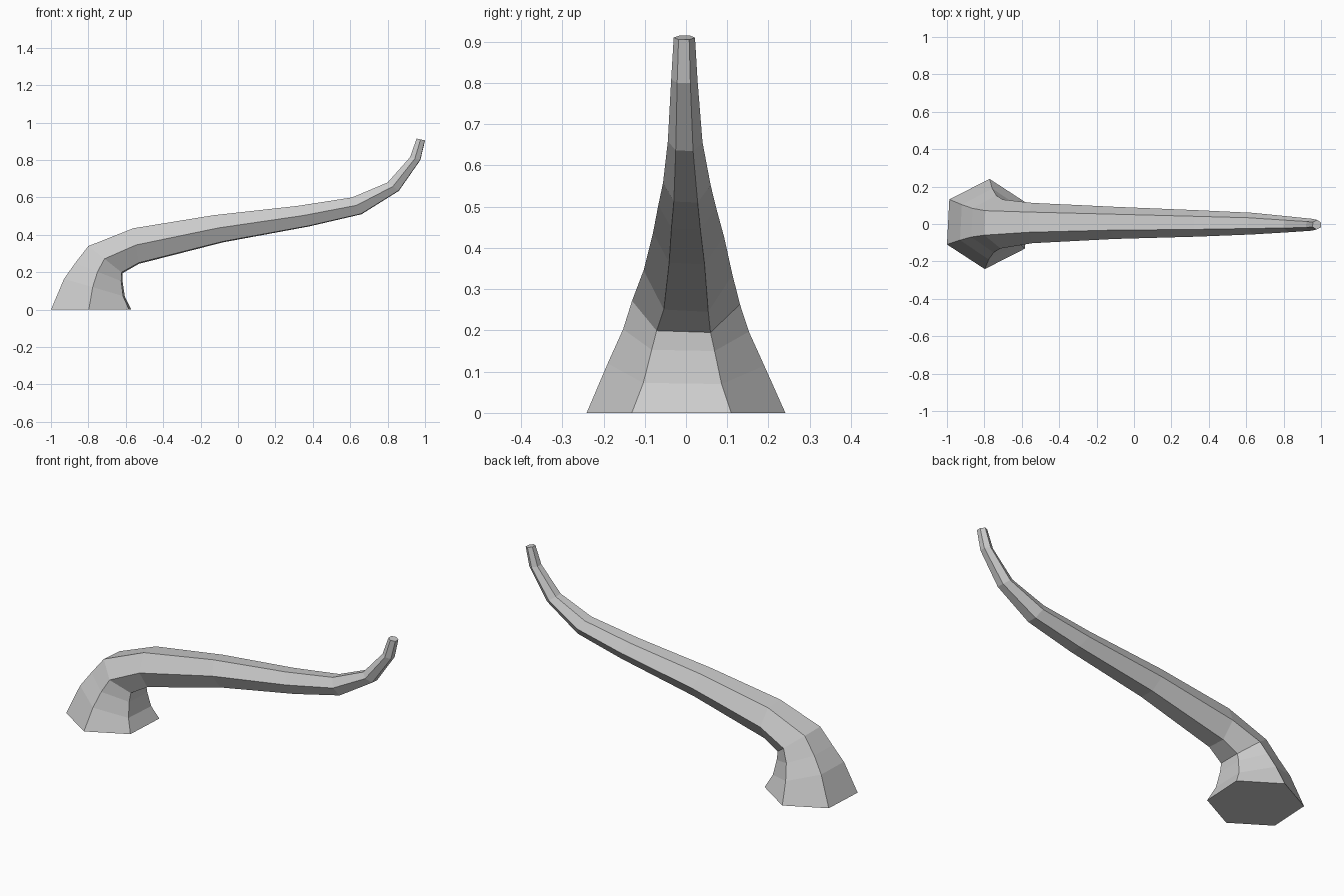
import bpy
import bmesh
import math
from mathutils import Vector

cube = bpy.data.objects.get("Cube")
if cube:
    bpy.data.objects.remove(cube, do_unlink=True)


def flat_material(name, colour):
    mat = bpy.data.materials.new(name)
    mat.use_nodes = True
    mat.diffuse_color = colour
    for node in mat.node_tree.nodes:
        if node.type == 'BSDF_PRINCIPLED':
            node.inputs["Base Color"].default_value = colour
    return mat


SIDES = 6
TWIST = math.radians(3)

# Rings from the foot to the tip:
# outer bend x, z, inner bend x, z, sideways drift
RINGS = [
    (-1.00, 0.00, -0.57, 0.00, 0),
    (-0.93, 0.165, -0.605, 0.07, 0),
    (-0.87, 0.25, -0.617, 0.15, 0),
    (-0.80, 0.34, -0.617, 0.195, 0),
    (-0.56, 0.435, -0.53, 0.245, 0.005),
    (-0.13, 0.505, -0.08, 0.36, 0.006),
    (0.32, 0.555, 0.38, 0.445, 0.003),
    (0.61, 0.60, 0.66, 0.51, 0.002),
    (0.80, 0.68, 0.86, 0.635, -0.002),
    (0.92, 0.815, 0.975, 0.80, -0.004),
    (0.955, 0.915, 1.00, 0.905, -0.004),
]


def add_ring(bm, outer_x, outer_z, inner_x, inner_z, drift):
    """Regular polygon spanning the outer and inner bend points."""
    outer = Vector((outer_x, drift, outer_z))
    inner = Vector((inner_x, drift, inner_z))
    centre = (outer + inner) / 2
    across = (outer - inner).normalized()
    side = Vector((0, 1, 0))
    # The slight twist widens the silhouette a little
    radius = (outer - inner).length / (2 * math.cos(math.pi / SIDES - TWIST))
    ring = []
    for k in range(SIDES):
        a = (k + 0.5) * math.tau / SIDES + TWIST
        ring.append(bm.verts.new(
            centre + radius * (math.cos(a) * across + math.sin(a) * side)))
    return ring


# Curved tapering horn, skinned ring to ring with capped ends
bm = bmesh.new()
rings = [add_ring(bm, *row) for row in RINGS]
for low, high in zip(rings, rings[1:]):
    for k in range(SIDES):
        n = (k + 1) % SIDES
        bm.faces.new((low[k], low[n], high[n], high[k]))
bm.faces.new(rings[0])
bm.faces.new(rings[-1])
bmesh.ops.recalc_face_normals(bm, faces=bm.faces)

mesh = bpy.data.meshes.new("curved_horn")
bm.to_mesh(mesh)
bm.free()
mesh.materials.append(flat_material("light_grey", (0.6, 0.6, 0.6, 1)))
horn = bpy.data.objects.new("curved_horn", mesh)
bpy.context.scene.collection.objects.link(horn)
